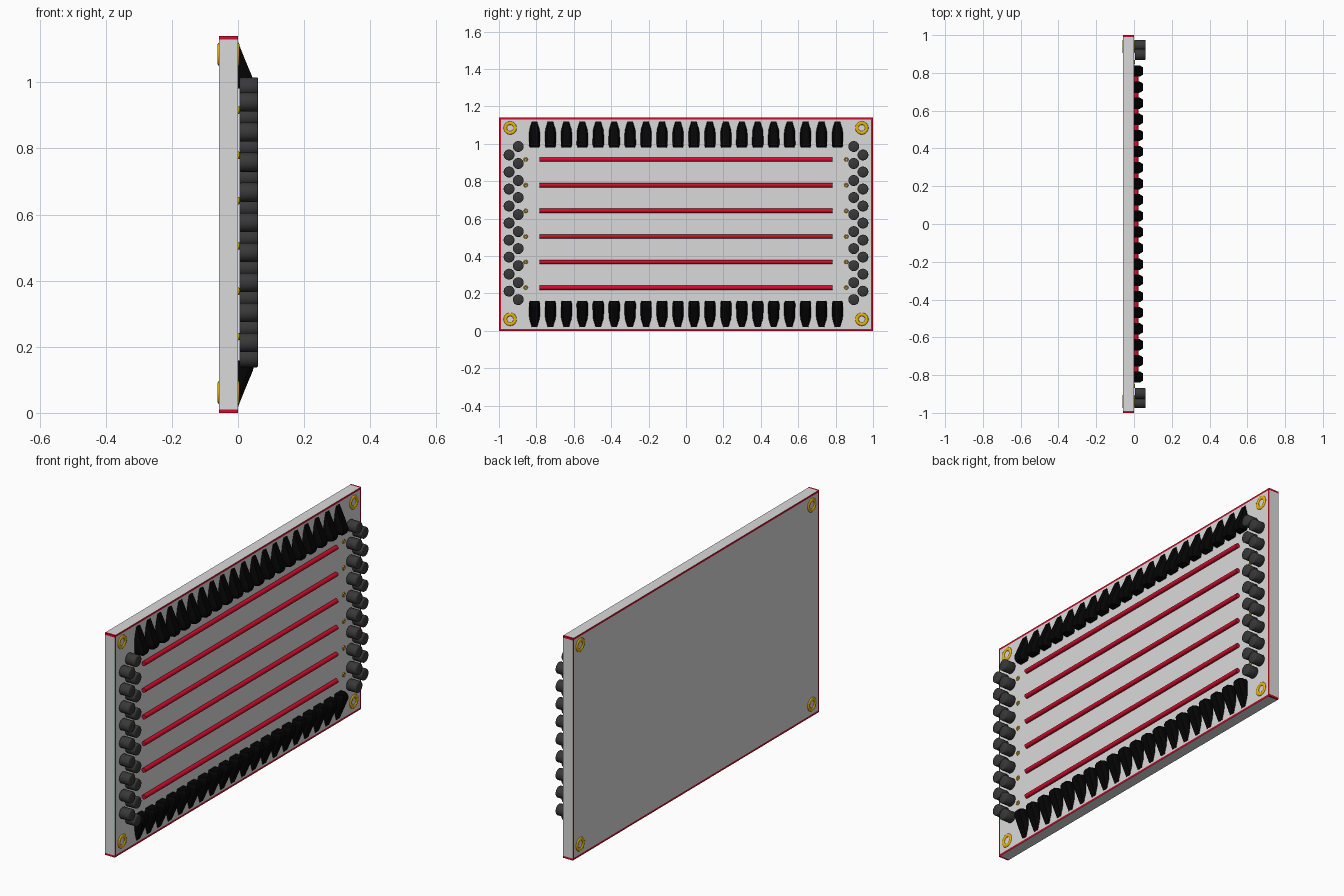
import bpy, bmesh, math
from mathutils import Matrix

if "Cube" in bpy.data.objects:
    bpy.data.objects.remove(bpy.data.objects["Cube"])

H = 1.14      # board height
BACK = -0.057  # back plane of the board, front plane is x = 0


def mat(name, rgb):
    m = bpy.data.materials.new(name)
    m.diffuse_color = (*rgb, 1)
    m.use_nodes = True
    m.node_tree.nodes["Principled BSDF"].inputs["Base Color"].default_value = m.diffuse_color
    return m


GREY = mat("light grey", (0.70, 0.70, 0.70))
RED = mat("red", (0.64, 0.004, 0.024))
GOLD = mat("gold", (0.85, 0.48, 0.005))
DARK = mat("dark grey", (0.04, 0.04, 0.04))
BLACK = mat("black", (0.0015, 0.0015, 0.0015))


def finish(bm, name, mats, smooth=False):
    bmesh.ops.recalc_face_normals(bm, faces=bm.faces)
    me = bpy.data.meshes.new(name)
    bm.to_mesh(me)
    bm.free()
    for m in mats:
        me.materials.append(m)
    ob = bpy.data.objects.new(name, me)
    bpy.context.collection.objects.link(ob)
    if smooth:
        bpy.ops.object.select_all(action='DESELECT')
        ob.select_set(True)
        bpy.context.view_layer.objects.active = ob
        bpy.ops.object.shade_smooth_by_angle(angle=math.radians(40))
    return ob


def loft(bm, rings, closed=False):
    """Bridge rings of points; caps the ends unless closed on itself."""
    vs = [[bm.verts.new(p) for p in r] for r in rings]
    n = len(vs[0])
    pairs = list(zip(vs, vs[1:])) + ([(vs[-1], vs[0])] if closed else [])
    for a, b in pairs:
        for i in range(n):
            j = (i + 1) % n
            bm.faces.new((a[i], a[j], b[j], b[i]))
    if not closed:
        bm.faces.new(vs[0])
        bm.faces.new(vs[-1])


def circle_yz(x, y, z, r, n):
    return [(x, y + r * math.cos(2 * math.pi * i / n),
             z + r * math.sin(2 * math.pi * i / n)) for i in range(n)]


def ring(bm, x, y, z, major, minor, depth, n=32, m=20):
    """Ring facing x, with an elliptical section."""
    loft(bm, [circle_yz(x + depth * math.sin(2 * math.pi * k / m), y, z,
                        major + minor * math.cos(2 * math.pi * k / m), n)
              for k in range(m)], closed=True)


def rod_y(bm, x, z, y0, y1, r, n=20):
    loft(bm, [[(x + r * math.cos(2 * math.pi * i / n), y,
                z + r * math.sin(2 * math.pi * i / n)) for i in range(n)]
              for y in (y0, y1)])


# Board, with red bands cut along every edge
bm = bmesh.new()
bmesh.ops.create_cube(bm, size=1, matrix=Matrix.Translation((BACK / 2, 0, H / 2))
                      @ Matrix.Diagonal((-BACK, 2, H, 1)))
W = 0.01
for co, no in (((0, 1 - W, 0), (0, 1, 0)), ((0, W - 1, 0), (0, 1, 0)),
               ((0, 0, W), (0, 0, 1)), ((0, 0, H - W), (0, 0, 1))):
    bmesh.ops.bisect_plane(bm, geom=bm.verts[:] + bm.edges[:] + bm.faces[:],
                           plane_co=co, plane_no=no)
bm.normal_update()
for f in bm.faces:
    c, n = f.calc_center_median(), f.normal
    y_band = abs(c.y) > 1 - W and abs(n.y) < 0.5
    z_band = not W < c.z < H - W and abs(n.z) < 0.5
    f.material_index = int(y_band or z_band)
finish(bm, "board", [GREY, RED])

# Corner grommets on both faces
bm = bmesh.new()
for x in (0, BACK):
    for y in (-0.94, 0.94):
        for z in (0.062, H - 0.055):
            ring(bm, x, y, z, 0.026, 0.009, 0.005)
finish(bm, "corner_grommets", [GOLD], True)

# Rods and their small eyelets
rods, eyes = bmesh.new(), bmesh.new()
for i in range(6):
    z = 0.231 + 0.137 * i
    rod_y(rods, 0.012, z, -0.782, 0.782, 0.0115)
    for s in (-1, 1):
        ring(eyes, 0.001, s * 0.857, z, 0.008, 0.0035, 0.004, 16, 12)
finish(rods, "red_rods", [RED], True)
finish(eyes, "rod_eyelets", [GOLD], True)

# Staggered pegs down both sides, with softened rims
bm = bmesh.new()
for s in (-1, 1):
    spots = [(0.897, 0.167 + 0.091 * i) for i in range(10)]
    spots += [(0.946, 0.2125 + 0.091 * i) for i in range(9)]
    for y, z in spots:
        loft(bm, [circle_yz(x, s * y, z, r, 24) for x, r in
                  ((0.005, 0.025), (0.0065, 0.0275), (0.009, 0.029),
                   (0.057, 0.029), (0.0595, 0.0275), (0.061, 0.025))])
finish(bm, "side_pegs", [DARK], True)

# Tapered clips in rows along top and bottom, sloping into the board
for name, flip in (("top_clips", False), ("bottom_clips", True)):
    bm = bmesh.new()
    for i in range(20):
        y = -0.81 + 1.62 * i / 19
        rings = []
        # height, front plane, half width
        for z, fx, w in ((0.981, 0.041, 0.025), (0.995, 0.047, 0.030),
                         (1.01, 0.046, 0.030), (1.06, 0.025, 0.029),
                         (1.12, 0.001, 0.021)):
            zz = H - z if flip else z
            half = ((fx, 0.65 * w), (fx - 0.017, w), (min(fx - 0.03, -0.005), w))
            rings.append([(x, y + d, zz) for x, d in half]
                         + [(x, y - d, zz) for x, d in reversed(half)])
        loft(bm, rings)
    finish(bm, name, [BLACK])
